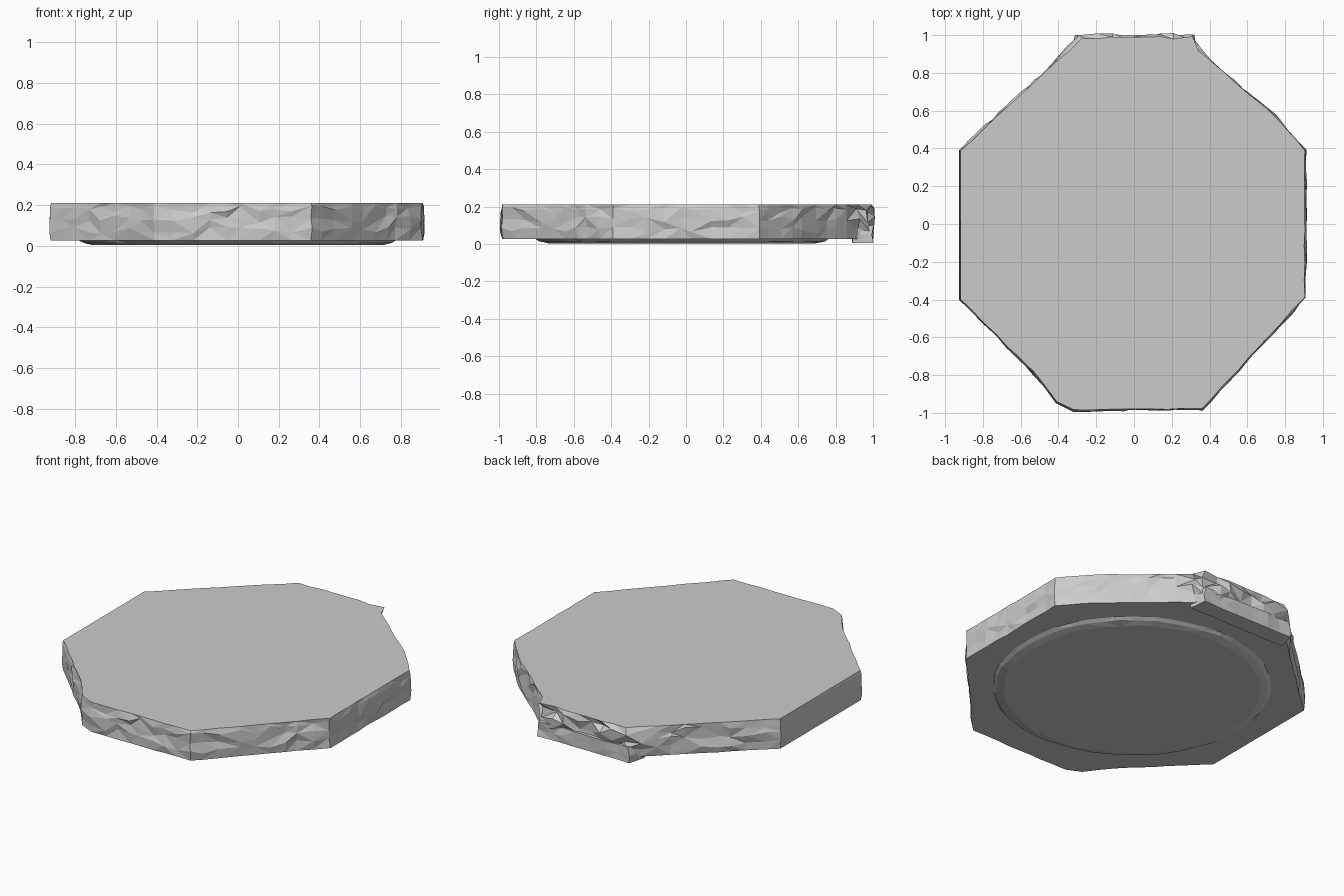
import bpy, bmesh, random
from math import sin, cos, pi
from mathutils import Vector

if "Cube" in bpy.data.objects:
    bpy.data.objects.remove(bpy.data.objects["Cube"])

random.seed(4)


def resample(points, step):
    """Split each side of a closed outline into short pieces, keeping its side direction."""
    out = []
    for i, p in enumerate(points):
        a, b = Vector(p), Vector(points[(i + 1) % len(points)])
        d = b - a
        n = max(1, round(d.length / step))
        if a.x < -0.9 and b.x < -0.9:      # the cleanly cut left side
            n = 1
        normal = Vector((d.y, -d.x)).normalized()
        for k in range(n):
            t = k / n + (random.uniform(-0.25, 0.25) / n if k else 0)
            out.append((a + d * t, normal))
    return out


def rough_slab(name, points, levels, step, rough):
    """Stack rings of an outline; levels are (z, scale, looseness)."""
    ring = resample(points, step)
    mid = sum((p for p, n in ring), Vector((0, 0))) / len(ring)
    bm = bmesh.new()
    rows = []
    for z, scale, loose in levels:
        row = []
        for p, normal in ring:
            q = mid + (p - mid) * scale
            amount = rough(q) * loose
            q = q + normal * random.uniform(-1, 0.6) * amount
            dz = random.uniform(-1, 1) * 0.018 if loose >= 1 else 0
            row.append(bm.verts.new((q.x, q.y, z + dz)))
        rows.append(row)
    count = len(ring)
    for low, high in zip(rows, rows[1:]):
        for i in range(count):
            j = (i + 1) % count
            if random.random() < 0.5:
                bm.faces.new((low[i], low[j], high[j]))
                bm.faces.new((low[i], high[j], high[i]))
            else:
                bm.faces.new((low[i], low[j], high[i]))
                bm.faces.new((low[j], high[j], high[i]))
    bm.faces.new(rows[-1])
    bm.faces.new(rows[0][::-1])
    bmesh.ops.recalc_face_normals(bm, faces=bm.faces)
    mesh = bpy.data.meshes.new(name)
    bm.to_mesh(mesh)
    bm.free()
    obj = bpy.data.objects.new(name, mesh)
    bpy.context.collection.objects.link(obj)
    return obj


def stone_roughness(q):
    if q.x < -0.9:
        return 0.0
    if q.y > 0.9:
        return 0.03
    return 0.012


# Chipped octagonal slab with a flat top
outline = [(-0.92, -0.40), (-0.53, -0.79), (-0.41, -0.94), (-0.32, -0.985),
           (0.36, -0.98), (0.905, -0.39), (0.907, 0.39), (0.75, 0.57),
           (0.34, 0.92), (0.31, 0.99), (-0.28, 0.99), (-0.34, 0.93), (-0.92, 0.39)]
rough_slab("stone_slab", outline,
           [(0.027, 1.0, 0.4), (0.075, 1.005, 1), (0.13, 1.004, 1),
            (0.18, 1.002, 1), (0.211, 0.998, 0.3)], 0.085, stone_roughness)

# Shallow round foot under the slab
circle = [(0.79 * cos(2 * pi * i / 48), -0.02 + 0.79 * sin(2 * pi * i / 48)) for i in range(48)]
rough_slab("round_foot", circle,
           [(0.004, 0.91, 0.6), (0.014, 0.965, 0.6), (0.032, 1.0, 0.6)], 0.2, lambda q: 0.015)

# Broken lip hanging below the back edge
lip = [(-0.34, 0.89), (0.33, 0.89), (0.32, 1.0), (-0.31, 1.0)]
rough_slab("back_lip", lip,
           [(0.006, 1.0, 0.3), (0.05, 1.0, 0.5), (0.10, 0.97, 0.9)], 0.09, lambda q: 0.015)
